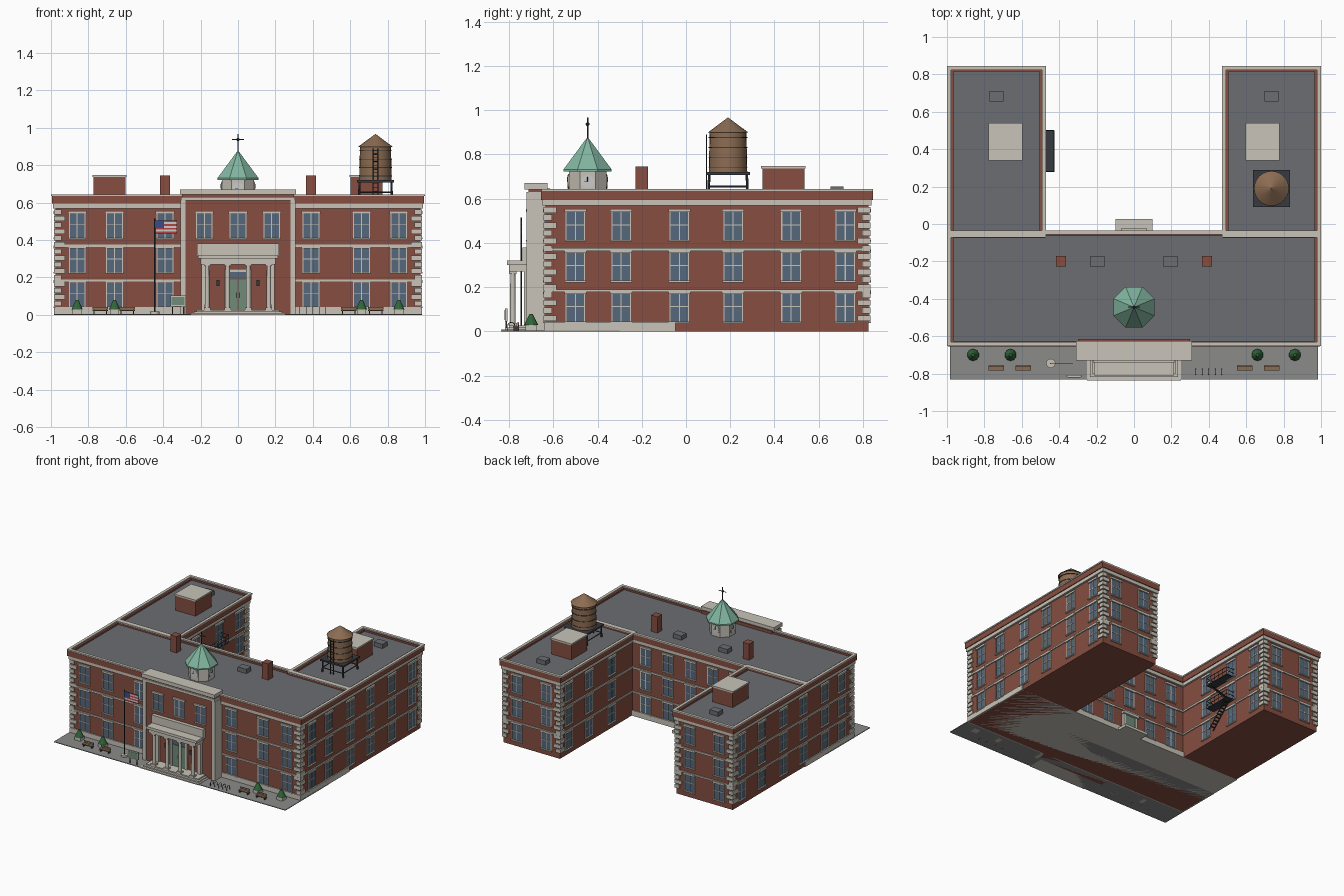
import bpy, bmesh, math
from mathutils import Vector, Matrix

if "Cube" in bpy.data.objects:
    bpy.data.objects.remove(bpy.data.objects["Cube"])

COL = dict(brick=(.24, .076, .053), cream=(.58, .55, .48), roof=(.15, .153, .17), glass=(.09, .14, .2),
           wood=(.26, .15, .085), copper=(.22, .46, .35), paving=(.26, .26, .255), metal=(.04, .042, .05),
           door=(.16, .26, .19), plant=(.03, .13, .04), red=(.45, .05, .05), blue=(.04, .07, .25), white=(.8, .8, .8))
parts = {}


def part(name, mat):
    return parts.setdefault(name, (bmesh.new(), mat))[0]


def box(name, mat, x0, x1, y0, y1, z0, z1):
    m = Matrix.Translation(((x0 + x1) / 2, (y0 + y1) / 2, (z0 + z1) / 2)) @ Matrix.Diagonal((abs(x1 - x0), abs(y1 - y0), abs(z1 - z0), 1))
    bmesh.ops.create_cube(part(name, mat), size=1, matrix=m)


def beam(name, mat, p, q, r, r2=None, seg=6, turn=0):
    p, q = Vector(p), Vector(q)
    d = q - p
    rot = d.to_track_quat('Z', 'Y').to_matrix().to_4x4() if d.xy.length > 1e-6 else Matrix()
    m = Matrix.Translation((p + q) / 2) @ rot @ Matrix.Rotation(turn, 4, 'Z')
    bmesh.ops.create_cone(part(name, mat), cap_ends=True, segments=seg, radius1=r,
                          radius2=r if r2 is None else r2, depth=d.length, matrix=m)


def ring(name, mat, x0, x1, y0, y1, z0, z1, t):
    box(name, mat, x0, x1, y0, y0 + t, z0, z1)
    box(name, mat, x0, x1, y1 - t, y1, z0, z1)
    box(name, mat, x0, x0 + t, y0 + t, y1 - t, z0, z1)
    box(name, mat, x1 - t, x1, y0 + t, y1 - t, z0, z1)


# Box attached to a wall: wall = (axis of the normal, plane, outward sign)
def wall_box(name, mat, wall, u0, u1, z0, z1, d):
    axis, c, s = wall
    a, b = sorted((c - .005 * s, c + d * s))
    if axis == 'x':
        box(name, mat, a, b, u0, u1, z0, z1)
    else:
        box(name, mat, u0, u1, a, b, z0, z1)


def window(wall, u, z, w=.042, h=.125):
    wall_box("window_glass", 'glass', wall, u - w, u + w, z, z + h, .002)
    for s in (-1, 0, 1):
        wall_box("window_frame", 'cream', wall, u + s * w - .0025, u + s * w + .0025, z, z + h, .005)
    wall_box("window_frame", 'cream', wall, u - w, u + w, z + h * .52, z + h * .52 + .005, .0045)
    wall_box("window_sill", 'cream', wall, u - w - .006, u + w + .006, z - .008, z, .012)
    wall_box("window_lintel", 'cream', wall, u - w - .008, u + w + .008, z + h, z + h + .015, .012)


# Three brick blocks with belts, cornice, parapet, coping and roof
FLOORS = (.045, .23, .414)
W, YF, YM, YB, XI = .975, -.635, -.055, .825, .495
for name, (x0, x1, y0, y1) in dict(main=(-W, W, YF, YM), left=(-W, -XI, YM, YB), right=(XI, W, YM, YB)).items():
    box(name + "_block_walls", 'brick', x0, x1, y0, y1, 0, .6)
    for z0, z1, d in ((.178, .19, .008), (.363, .377, .008), (.568, .595, .014)):
        box("belts_and_cornice", 'cream', x0 - d, x1 + d, y0 - d, y1 + d, z0, z1)
    d = .02
    ring(name + "_parapet", 'brick', x0 - d, x1 + d, y0 - d, y1 + d, .594, .635, .03)
    ring(name + "_coping", 'cream', x0 - .025, x1 + .025, y0 - .018, y1 + .02, .634, .644, .022)
    box(name + "_roof", 'roof', x0, x1, y0, y1, .6, .622)
box("plinth", 'cream', -W - .008, W + .008, YF - .008, YM + .008, 0, .042)
box("pavement", 'paving', -.985, .985, -.832, -.3, 0, .005)

# Quoins at every outer corner
for s in (-1, 1):
    for cx, cy, dx, dy in ((W * s, YF, -s, 1), (W * s, YB, -s, -1), (XI * s, YB, s, -1)):
        for i in range(15):
            z = .046 + i * .035
            a, b = (.05, .03) if i % 2 else (.03, .05)
            box("quoins", 'cream', cx - dx * .009, cx + dx * a, cy - dy * .009, cy + dy * b, z, z + .027)

# Windows on every wall
for z in FLOORS:
    for s in (-1, 1):
        for u in (.39, .66, .86):
            window(('y', YF, -1), s * u, z)
        for u in (-.5, -.293, -.03, .213, .475, .72):
            window(('x', W * s, s), u, z)
        for u in (.1, .2, .475, .72)[1:]:
            window(('x', XI * s, -s), u, z)
        for u in (.61, .86):
            window(('y', YB, 1), s * u, z)
        for u in (.19, .38):
            window(('y', YM, 1), s * u, z)
    if z > .1:
        window(('y', YM, 1), 0, z)

# Entrance pavilion
PF = -.712
box("pavilion_walls", 'brick', -.3, .3, PF, YF + .02, 0, .645)
for s in (-1, 1):
    box("pavilion_pilasters", 'cream', s * .28, s * .308, PF - .008, YF, 0, .61)
box("pavilion_band", 'cream', -.306, .306, PF - .01, YF, .61, .63)
box("pavilion_cap", 'cream', -.31, .31, -.73, -.625, .642, .67)
for u in (-.18, 0, .18):
    window(('y', PF, -1), u, .414)

# Steps, portico and front door
for i in range(3):
    box("front_steps", 'cream', -.25 + i * .014, .25 - i * .014, -.837 + i * .018, PF, i * .009, .009 + i * .009)
box("portico_canopy", 'cream', -.2, .2, -.80, PF, .27, .305)
box("portico_canopy", 'cream', -.215, .215, -.81, PF, .3, .32)
box("name_panel", 'cream', -.22, .22, -.74, PF, .312, .38)
for x in (-.165, -.055, .055, .165):
    beam("portico_columns", 'cream', (x, -.783, .027), (x, -.783, .275), .013, .011, 16)
    box("column_blocks", 'cream', x - .018, x + .018, -.801, -.765, .026, .038)
    box("column_blocks", 'cream', x - .017, x + .017, -.8, -.766, .26, .271)
for s in (-1, 1):
    box("portico_wall_piers", 'cream', s * .165, s * .195, PF - .02, PF, .026, .272)
    box("door_frame", 'cream', s * .055, s * .072, PF - .012, PF, .026, .24)
    box("wall_lanterns", 'metal', s * .1, s * .115, PF - .018, PF, .155, .185)
    box("front_door", 'door', s * .002, s * .055, PF - .006, PF, .026, .19)
    box("door_handles", 'metal', s * .006, s * .01, PF - .011, PF, .09, .12)
box("door_frame", 'cream', -.072, .072, PF - .012, PF, .23, .245)
box("door_transom", 'glass', -.055, .055, PF - .006, PF, .194, .23)

# Back door
box("back_step", 'cream', -.1, .1, YM, .028, 0, .02)
box("back_door", 'door', -.045, .045, YM, YM + .014, .02, .145)
ring("back_door_frame", 'cream', -.062, -.045, YM, YM + .02, .02, .15, .008)
ring("back_door_frame", 'cream', .045, .062, YM, YM + .02, .02, .15, .008)
box("back_door_frame", 'cream', -.07, .07, YM, YM + .03, .145, .165)

# Roof boxes, chimneys and vents
for s in (-1, 1):
    x = s * .687
    box("stair_penthouses", 'brick', x - .085, x + .085, .345, .535, .62, .736)
    box("penthouse_caps", 'cream', x - .091, x + .091, .339, .541, .736, .748)
    box("chimneys", 'brick', s * .39 - .027, s * .39 + .027, -.228, -.172, .62, .746)
    for vx, vy in ((.735, .683), (.195, -.2)):
        box("roof_vents", 'roof', s * vx - .037, s * vx + .037, vy - .029, vy + .029, .62, .655)

# Cupola with clock faces and weather vane
cy, t = -.445, math.pi / 8
beam("cupola_base", 'cream', (0, cy, .62), (0, cy, .725), .092, seg=8, turn=t)
beam("cupola_roof", 'copper', (0, cy, .722), (0, cy, .732), .118, seg=8, turn=t)
beam("cupola_roof", 'copper', (0, cy, .732), (0, cy, .872), .118, .006, 8, t)
for a in range(4):
    d = Vector((math.sin(a * math.pi / 2), math.cos(a * math.pi / 2), 0))
    c, side = Vector((0, cy, .677)), Vector((d.y, -d.x, 0))
    beam("clock_rims", 'cream', c + d * .08, c + d * .089, .035, seg=24)
    beam("clock_faces", 'white', c + d * .08, c + d * .091, .03, seg=24)
    beam("clock_hands", 'metal', c + d * .092, c + d * .092 + Vector((0, 0, .022)), .0015)
    beam("clock_hands", 'metal', c + d * .092, c + d * .092 + side * .016, .0015)
beam("weather_vane", 'metal', (0, cy, .86), (0, cy, .967), .0035)
beam("weather_vane", 'metal', (-.032, cy, .937), (.032, cy, .937), .003)
bmesh.ops.create_icosphere(part("weather_vane", 'metal'), subdivisions=2, radius=.009, matrix=Matrix.Translation((0, cy, .937)))

# Water tank on its stand
tx, ty = .735, .19
box("tank_platform", 'metal', tx - .1, tx + .1, ty - .1, ty + .1, .708, .72)
for sx in (-1, 1):
    for sy in (-1, 1):
        beam("tank_legs", 'metal', (tx + sx * .088, ty + sy * .088, .62), (tx + sx * .085, ty + sy * .085, .71), .006)
    beam("tank_legs", 'metal', (tx + sx * .088, ty - .088, .655), (tx + sx * .088, ty + .088, .655), .004)
    beam("tank_legs", 'metal', (tx - .088, ty + sx * .088, .655), (tx + .088, ty + sx * .088, .655), .004)
    beam("tank_ladder", 'metal', (tx + sx * .013, ty - .097, .63), (tx + sx * .013, ty - .097, .89), .0025)
for i in range(13):
    z = .64 + i * .02
    beam("tank_ladder", 'metal', (tx - .013, ty - .097, z), (tx + .013, ty - .097, z), .0018)
beam("tank_body", 'wood', (tx, ty, .72), (tx, ty, .9), .087, .083, 24)
beam("tank_roof", 'wood', (tx, ty, .898), (tx, ty, .966), .093, .002, 24)
for z in (.74, .785, .83, .875):
    beam("tank_hoops", 'metal', (tx, ty, z), (tx, ty, z + .004), .0885, seg=24)

# Fire escape on the inner wall of the left wing
fx0, fx1 = -.495, -.428
for z in (.222, .406):
    box("fire_escape", 'metal', fx0, fx1, .28, .5, z, z + .006)
    for h in (.03, .06):
        beam("fire_escape", 'metal', (fx1, .28, z + h), (fx1, .5, z + h), .0025)
        for y in (.28, .5):
            beam("fire_escape", 'metal', (fx0, y, z + h), (fx1, y, z + h), .0025)
    for i in range(6):
        y = .28 + i * .044
        beam("fire_escape", 'metal', (fx1, y, z), (fx1, y, z + .06), .002)
for ya, za, yb, zb in ((.30, .406, .48, .225), (.48, .222, .30, .05)):
    for x in (-.47, -.435):
        beam("fire_escape", 'metal', (x, ya, za), (x, yb, zb), .004)
    for i in range(1, 10):
        y, z = ya + (yb - ya) * i / 10, za + (zb - za) * i / 10
        box("fire_escape", 'metal', -.47, -.435, y - .007, y + .007, z - .001, z + .002)

# Flagpole with striped flag
px, py = -.445, -.745
beam("flagpole_base", 'cream', (px, py, 0), (px, py, .018), .025, seg=16)
beam("flagpole", 'metal', (px, py, 0), (px, py, .515), .003, seg=8)
for i in range(7):
    z = .435 + i * .01
    box("flag_white" if i % 2 else "flag_red", 'white' if i % 2 else 'red', px, px + .12, py - .001, py + .001, z, z + .01)
box("flag_canton", 'blue', px, px + .05, py - .002, py + .002, .465, .505)

# Notice board
box("notice_board", 'cream', -.362, -.278, -.818, -.808, .045, .103)
box("notice_panel", 'door', -.355, -.285, -.82, -.806, .052, .096)
for x in (-.35, -.29):
    box("notice_posts", 'metal', x - .003, x + .003, -.816, -.81, 0, .05)

# Planters, benches and bicycle hoops
for s in (-1, 1):
    for x in (.66, .86):
        x *= s
        box("planters", 'cream', x - .025, x + .025, -.725, -.675, 0, .03)
        beam("shrubs", 'plant', (x, -.7, .028), (x, -.7, .078), .032, .008, 10)
    for x in (.592, .737):
        x *= s
        box("bench_seats", 'wood', x - .042, x + .042, -.782, -.76, .02, .025)
        box("bench_seats", 'wood', x - .042, x + .042, -.761, -.757, .029, .043)
        for e in (-.033, .033):
            box("bench_legs", 'metal', x + e - .003, x + e + .003, -.78, -.758, 0, .021)
            box("bench_legs", 'metal', x + e - .003, x + e + .003, -.759, -.755, 0, .04)
for i in range(5):
    x = .33 + i * .035
    pts = [(x, -.79 - .016 * math.cos(a * math.pi / 6), .025 + .016 * math.sin(a * math.pi / 6)) for a in range(7)]
    pts = [(x, -.806, 0)] + pts + [(x, -.774, 0)]
    for p, q in zip(pts, pts[1:]):
        beam("bicycle_hoops", 'metal', p, q, .002)

# Turn the collected parts into objects
mats = {}
for k, c in COL.items():
    mats[k] = bpy.data.materials.new(k)
    mats[k].diffuse_color = (*c, 1)
for name, (bm, mat) in parts.items():
    me = bpy.data.meshes.new(name)
    bm.to_mesh(me)
    bm.free()
    me.materials.append(mats[mat])
    ob = bpy.data.objects.new(name, me)
    bpy.context.collection.objects.link(ob)
    if name in ("tank_body", "tank_roof", "tank_hoops", "portico_columns", "flagpole", "flagpole_base"):
        bpy.ops.object.select_all(action='DESELECT')
        ob.select_set(True)
        bpy.context.view_layer.objects.active = ob
        bpy.ops.object.shade_smooth_by_angle(angle=math.radians(35))

for m in bpy.data.materials:
    if m.users and not m.is_grease_pencil:
        m.use_nodes = True
        m.node_tree.nodes["Principled BSDF"].inputs["Base Color"].default_value = m.diffuse_color
